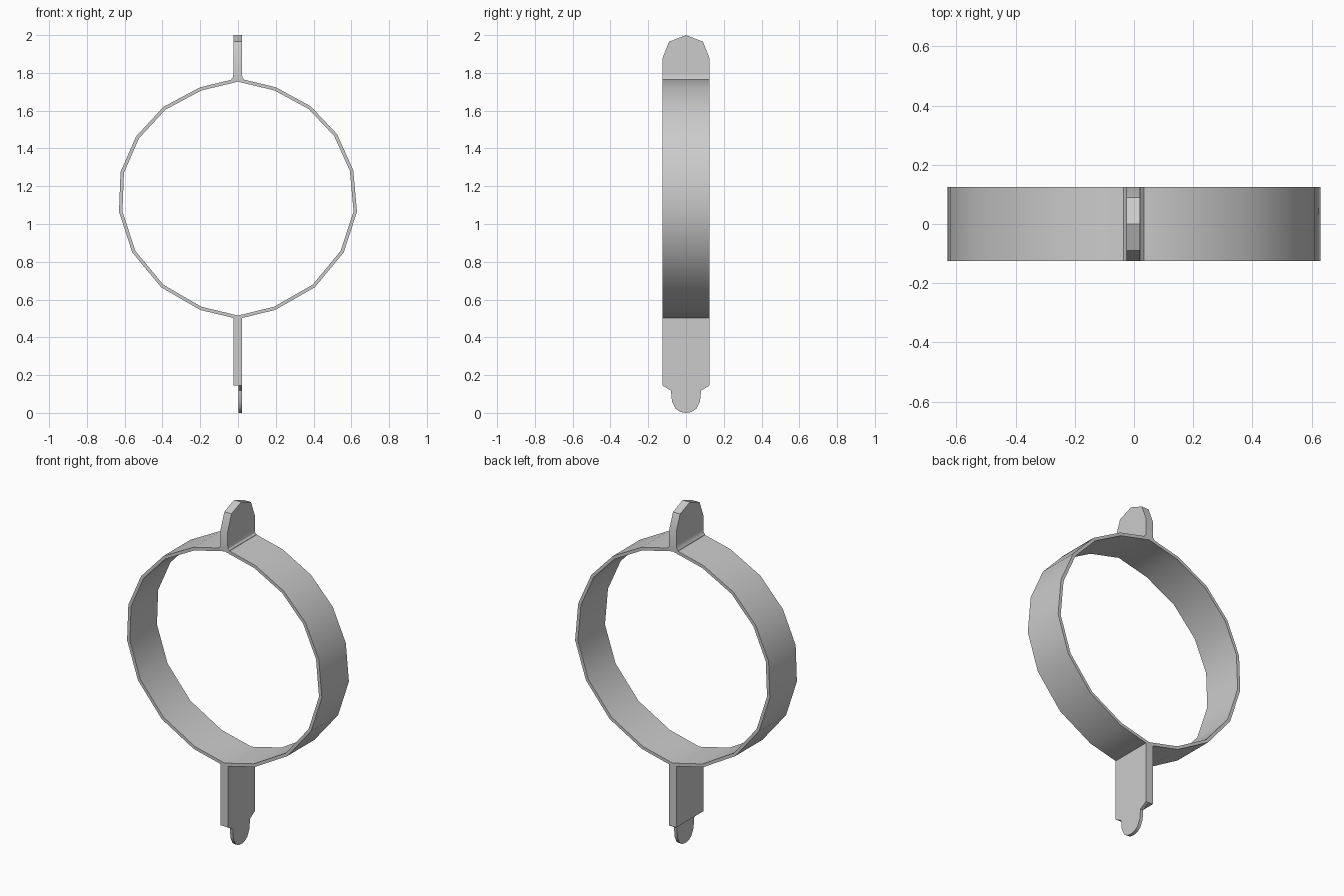
import bpy, bmesh

if "Cube" in bpy.data.objects:
    bpy.data.objects.remove(bpy.data.objects["Cube"])

W = 0.125  # half depth of the band


def finish(bm, name, smooth=True):
    bmesh.ops.recalc_face_normals(bm, faces=bm.faces)
    me = bpy.data.meshes.new(name)
    bm.to_mesh(me)
    bm.free()
    ob = bpy.data.objects.new(name, me)
    bpy.context.collection.objects.link(ob)
    if smooth:
        bpy.ops.object.select_all(action='DESELECT')
        ob.select_set(True)
        bpy.context.view_layer.objects.active = ob
        bpy.ops.object.shade_smooth_by_angle(angle=0.53)
    return ob


def prism(name, profile, axis, a, b, smooth=True):
    """Extrude a 2D profile along x (profile is y,z) or y (profile is x,z)."""
    bm = bmesh.new()
    place = (lambda p, t: (t, p[0], p[1])) if axis == 'x' else (lambda p, t: (p[0], t, p[1]))
    face = bm.faces.new([bm.verts.new(place(p, a)) for p in profile])
    new = bmesh.ops.extrude_face_region(bm, geom=[face])['geom']
    move = (b - a, 0, 0) if axis == 'x' else (0, b - a, 0)
    bmesh.ops.translate(bm, vec=move, verts=[v for v in new if isinstance(v, bmesh.types.BMVert)])
    return finish(bm, name, smooth)


def mirrored(half):
    """Close a half outline by mirroring its points in the first coordinate."""
    return half + [(-u, z) for u, z in reversed(half) if u > 0]


# Slightly irregular faceted ring
outer = [(0, 1.772), (0.20, 1.724), (0.385, 1.623), (0.525, 1.475), (0.61, 1.285),
         (0.63, 1.065), (0.56, 0.85), (0.407, 0.665), (0.197, 0.545), (0, 0.497),
         (-0.20, 0.545), (-0.407, 0.665), (-0.56, 0.85), (-0.63, 1.065), (-0.622, 1.275),
         (-0.54, 1.463), (-0.395, 1.62), (-0.20, 1.724)]
inner = [(x * 0.971, 1.132 + (z - 1.132) * 0.971) for x, z in outer]
bm = bmesh.new()
loops = [[bm.verts.new((x, y, z)) for x, z in pts]
         for pts, y in ((outer, -W), (outer, W), (inner, W), (inner, -W))]
n = len(outer)
for k in range(4):
    p, q = loops[k], loops[(k + 1) % 4]
    for i in range(n):
        j = (i + 1) % n
        bm.faces.new((p[i], p[j], q[j], q[i]))
finish(bm, "ring_band")

# Top tab with clipped corners, and the small flare where it meets the ring
prism("top_tab", [(-W, 1.757), (W, 1.757), (W, 1.875), (0.09, 1.965), (0, 2.0),
                  (-0.09, 1.965), (-W, 1.875)], 'x', -0.025, 0.021)
prism("top_tab_flare", [(-0.036, 1.76), (0.033, 1.76), (0.033, 1.766), (0.024, 1.775),
                        (0.021, 1.79), (-0.025, 1.79), (-0.028, 1.775), (-0.036, 1.766)],
      'y', -W, W)

# Bottom stem: thick block plus a thin tongue flush with its +x side
prism("bottom_stem", [(-W, 0.145), (W, 0.145), (W, 0.507), (-W, 0.507)],
      'x', -0.025, 0.022, False)
prism("bottom_tongue", mirrored([(0, 0), (0.03, 0.005), (0.055, 0.022), (0.074, 0.06),
                                 (0.08, 0.118), (W, 0.145)]), 'x', 0.003, 0.022)
